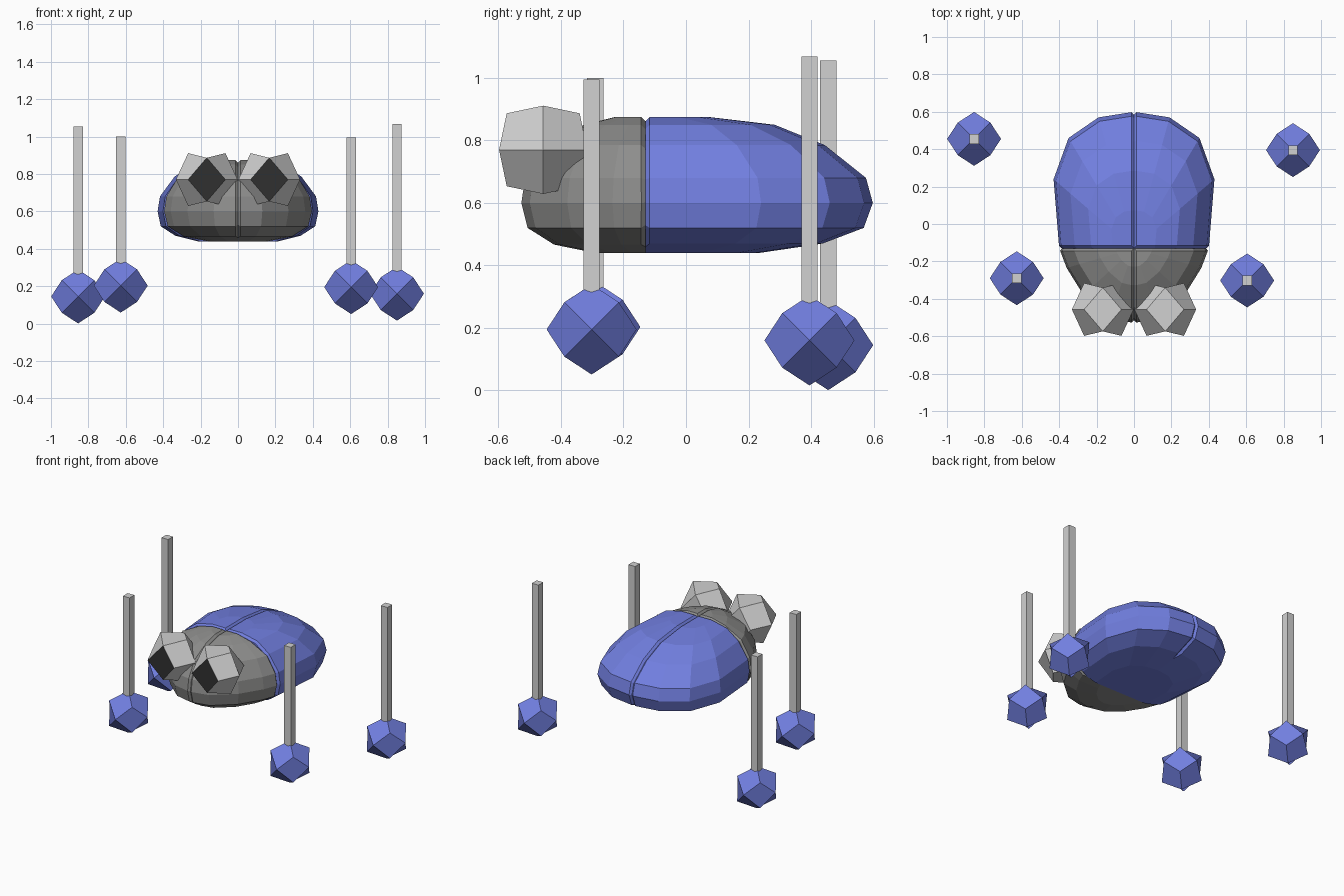
import bpy, bmesh, math
from mathutils import Matrix, Vector

if "Cube" in bpy.data.objects:
    bpy.data.objects.remove(bpy.data.objects["Cube"])


def material(name, rgb):
    m = bpy.data.materials.new(name)
    m.diffuse_color = (*rgb, 1)
    m.use_nodes = True
    m.node_tree.nodes["Principled BSDF"].inputs["Base Color"].default_value = m.diffuse_color
    return m


BLUE = material("shell_blue", (0.165, 0.21, 0.74))
GREY = material("head_grey", (0.27, 0.27, 0.265))
PALE = material("pale_grey", (0.64, 0.64, 0.64))
DARK = material("pupil_dark", (0.03, 0.03, 0.03))


def finish(name, bm, mats):
    bmesh.ops.recalc_face_normals(bm, faces=bm.faces)
    mesh = bpy.data.meshes.new(name)
    bm.to_mesh(mesh)
    bm.free()
    for m in mats:
        mesh.materials.append(m)
    obj = bpy.data.objects.new(name, mesh)
    bpy.context.collection.objects.link(obj)
    return obj


def body_quarter(name, side, outline, levels, mat, yc=-0.13, groove=0.014):
    """Stack scaled copies of a plan outline, close it, and chamfer the seams."""
    bm = bmesh.new()
    rings = [[bm.verts.new((side * x * s, yc + (y - yc) * s, z)) for x, y in outline]
             for z, s in levels]
    low = bm.verts.new((0, yc, levels[0][0]))
    high = bm.verts.new((0, yc, levels[-1][0]))
    for a, b in zip(rings, rings[1:]):
        for i in range(len(outline) - 1):
            bm.faces.new((a[i], a[i + 1], b[i + 1], b[i]))
    bm.faces.new([low] + rings[0])
    bm.faces.new([high] + rings[-1])
    walls = [bm.faces.new([low] + [r[k] for r in rings] + [high]) for k in (0, -1)]
    bmesh.ops.recalc_face_normals(bm, faces=bm.faces)
    # seam grooves stop short of the belly
    edges = [e for w in walls for e in w.edges
             if not all(f in walls for f in e.link_faces)
             and (e.verts[0].co.z + e.verts[1].co.z) / 2 > 0.48]
    bmesh.ops.bevel(bm, geom=edges, offset=groove, segments=1,
                    affect='EDGES', clamp_overlap=True)
    finish(name, bm, [mat])


# Wing covers and head, each in a left and a right half
wing_outline = [(0, 0.60), (0.19, 0.57), (0.35, 0.46), (0.43, 0.24), (0.40, -0.13)]
wing_levels = [(0.44, 0.5), (0.47, 0.78), (0.52, 0.96), (0.60, 1), (0.68, 0.97),
               (0.785, 0.79), (0.85, 0.57), (0.875, 0.28)]
head_outline = [(0, -0.53), (0.13, -0.50), (0.27, -0.38), (0.36, -0.235), (0.40, -0.13)]
head_levels = [(0.44, 0.4), (0.467, 0.74), (0.52, 0.95), (0.60, 1), (0.68, 0.97),
               (0.785, 0.81), (0.85, 0.5), (0.875, 0.25)]
for tag, side in (("left", -1), ("right", 1)):
    body_quarter("wing_cover_" + tag, side, wing_outline, wing_levels, BLUE)
    body_quarter("head_" + tag, side, head_outline, head_levels, GREY)


def ball(name, center, radius, mats, tilt=0.0):
    """Twelve-sided ball: six axis points and eight corner points."""
    bm = bmesh.new()
    axis, corner = {}, {}
    for a in range(3):
        for s in (-1, 1):
            v = Vector((0, 0, 0))
            v[a] = s * radius
            axis[a, s] = bm.verts.new(v)
    for x in (-1, 1):
        for y in (-1, 1):
            for z in (-1, 1):
                corner[x, y, z] = bm.verts.new(Vector((x, y, z)) * radius * 0.605)
    for c in range(3):
        a, b = (c + 1) % 3, (c + 2) % 3
        for sa in (-1, 1):
            for sb in (-1, 1):
                key = [0, 0, 0]
                key[a], key[b], key[c] = sa, sb, 1
                top = corner[tuple(key)]
                key[c] = -1
                bm.faces.new((axis[a, sa], top, axis[b, sb], corner[tuple(key)]))
    bmesh.ops.recalc_face_normals(bm, faces=bm.faces)
    turn = Matrix.Translation(center) @ Matrix.Rotation(tilt, 4, 'X')
    bmesh.ops.transform(bm, matrix=turn, verts=bm.verts)
    if len(mats) > 1:  # the face looking forward is the pupil
        bm.normal_update()
        for f in bm.faces:
            f.material_index = 1 if f.normal.y < -0.95 else 0
    finish(name, bm, mats)


# Eyes with a dark front facet
for tag, side in (("left", -1), ("right", 1)):
    ball("eye_" + tag, (side * 0.167, -0.457, 0.77), 0.165, [PALE, DARK], math.pi / 4)

# Floating feet, each with an upright leg rod
legs = [("back_left", -0.855, 0.455, 0.145, 1.055),
        ("back_right", 0.85, 0.395, 0.16, 1.068),
        ("front_right", 0.605, -0.302, 0.195, 0.995),
        ("front_left", -0.627, -0.29, 0.203, 1.0)]
for tag, x, y, z, top in legs:
    ball("foot_" + tag, (x, y, z), 0.144, [BLUE])
    bm = bmesh.new()
    bmesh.ops.create_cube(bm, size=1)
    bmesh.ops.scale(bm, vec=(0.05, 0.052, top - z), verts=bm.verts)
    bmesh.ops.translate(bm, vec=(x, y, (top + z) / 2), verts=bm.verts)
    finish("leg_" + tag, bm, [PALE])
